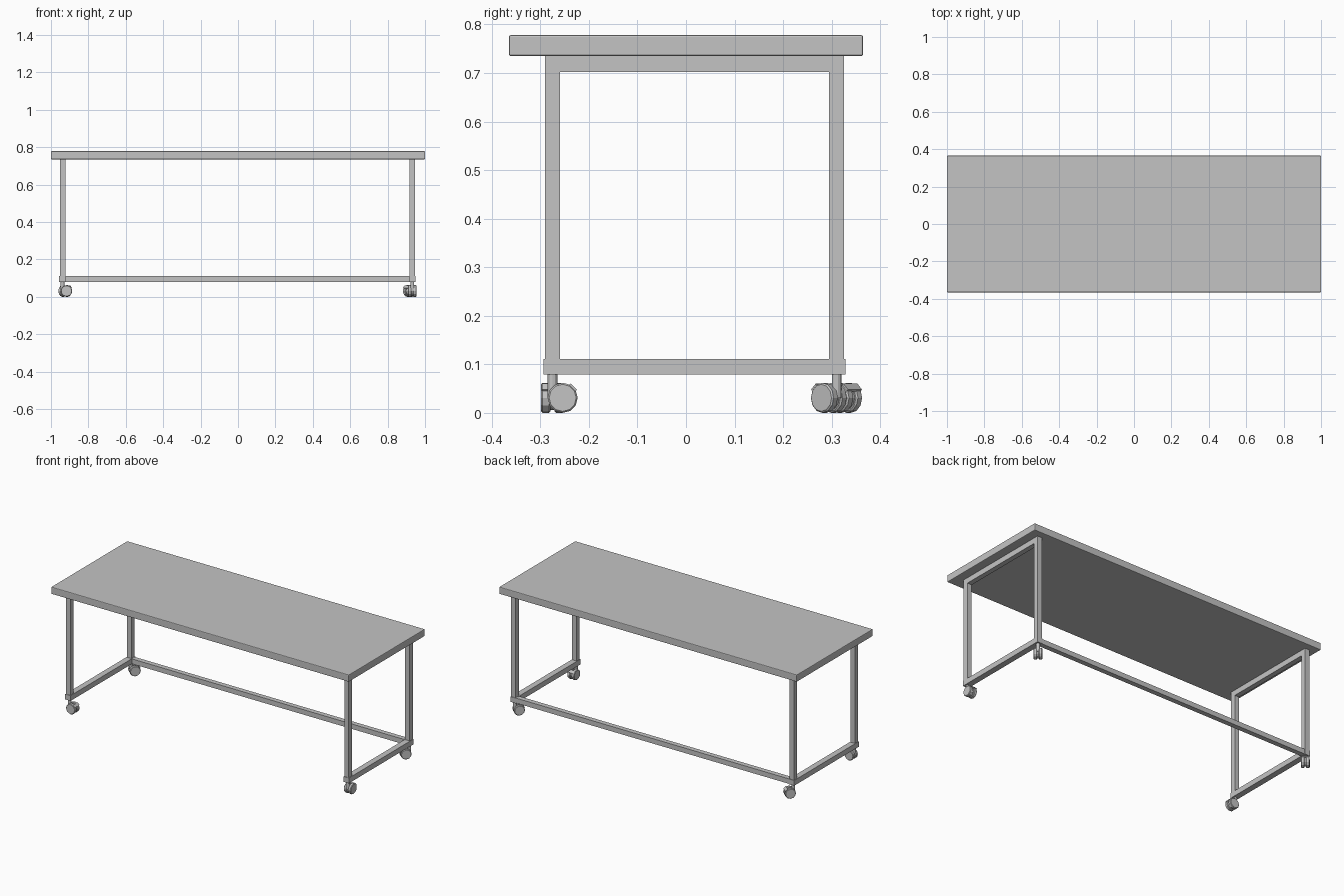
import bpy
import math
from mathutils import Matrix, Vector

cube = bpy.data.objects.get("Cube")
if cube:
    bpy.data.objects.remove(cube, do_unlink=True)

grey = bpy.data.materials.new("light grey")
grey.use_nodes = True
colour = (0.55, 0.55, 0.55, 1)
grey.diffuse_color = colour
grey.node_tree.nodes["Principled BSDF"].inputs["Base Color"].default_value = colour


def finish(obj, name, bevel=0.0, segments=1):
    obj.name = name
    obj.data.materials.append(grey)
    if bevel:
        mod = obj.modifiers.new("soft edge", "BEVEL")
        mod.width = bevel
        mod.segments = segments
        mod.limit_method = "ANGLE"
        mod.angle_limit = math.radians(50)
    return obj


def box(name, low, high, bevel=0.0, segments=1):
    low, high = Vector(low), Vector(high)
    bpy.ops.mesh.primitive_cube_add(size=1)
    obj = bpy.context.object
    obj.data.transform(Matrix.Translation((low + high) / 2) @ Matrix.Diagonal((high - low).to_4d()))
    return finish(obj, name, bevel, segments)


def cylinder(name, radius, depth, sides, matrix, bevel=0.0):
    bpy.ops.mesh.primitive_cylinder_add(vertices=sides, radius=radius, depth=depth)
    obj = bpy.context.object
    obj.data.transform(matrix)
    return finish(obj, name, bevel)


# Table top
box("table_top", (-1, -0.365, 0.735), (1, 0.365, 0.778), 0.004, 2)

# Two end frames: legs, top rail and slightly wider bottom rail
FRONT, BACK = -0.275, 0.31
HALF = 0.015
SIDES = {"left": 0.932, "right": -0.938}
for side, x in SIDES.items():
    for end, y in (("front", FRONT), ("back", BACK)):
        box(f"{end}_{side}_leg", (x - HALF, y - HALF, 0.105), (x + HALF, y + HALF, 0.735))
    box(f"{side}_top_rail", (x - HALF, FRONT, 0.702), (x + HALF, BACK, 0.735))
    box(f"{side}_bottom_rail", (x - 0.018, FRONT - 0.018, 0.079), (x + 0.018, BACK + 0.018, 0.111))

# Long stretcher along the back
box("back_stretcher", (SIDES["right"], BACK - HALF, 0.08), (SIDES["left"], BACK + HALF, 0.11))


# Swivel casters: built trailing toward +x, then turned about the stem
def caster(name, x, y, degrees):
    place = Matrix.Translation((x, y, 0)) @ Matrix.Rotation(math.radians(degrees), 4, "Z")
    trail, radius = 0.021, 0.031
    axle = Matrix.Translation((trail, 0, radius)) @ Matrix.Rotation(math.pi / 2, 4, "X")
    cylinder(name + "_stem", 0.01, 0.05, 12, place @ Matrix.Translation((0, 0, 0.056)))
    for part, offset in (("inner", -0.014), ("outer", 0.014)):
        cylinder(f"{name}_{part}_wheel", radius, 0.019, 12,
                 place @ axle @ Matrix.Translation((0, 0, offset)), 0.003)
    cylinder(name + "_hub", 0.025, 0.014, 12, place @ axle)
    # Small brake tab sloping over the trailing side of the wheels
    tab = box(name + "_brake_tab", (-0.009, -0.022, -0.003), (0.009, 0.022, 0.003))
    tab.data.transform(place @ Matrix.Translation((0.042, 0, 0.052))
                       @ Matrix.Rotation(math.radians(45), 4, "Y"))


caster("front_left_caster", SIDES["left"], FRONT, 90)
caster("front_right_caster", SIDES["right"], FRONT, 0)
caster("back_left_caster", SIDES["left"], BACK, 229)
caster("back_right_caster", SIDES["right"], BACK, 49)
